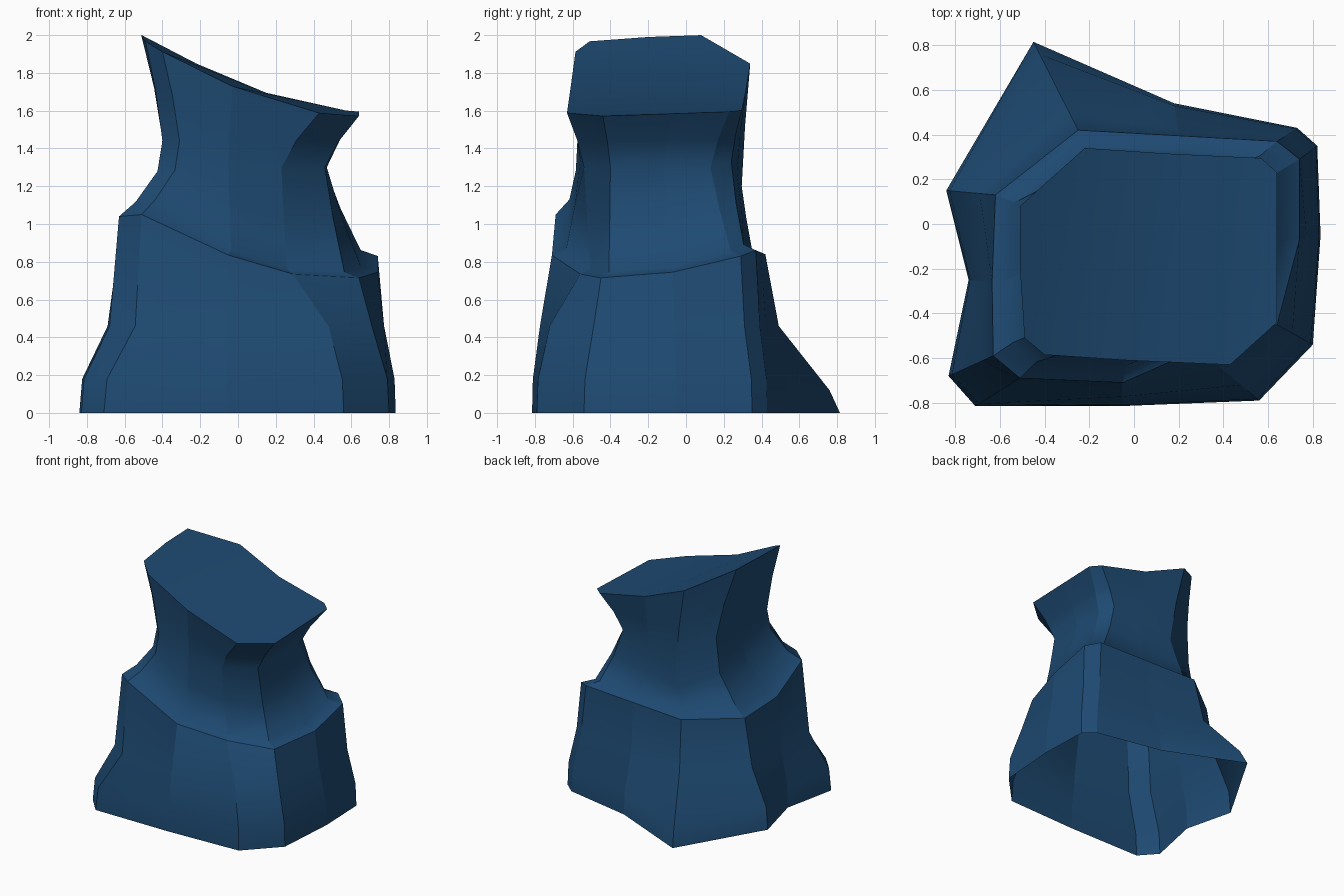
import bpy, bmesh
from mathutils import Vector

if "Cube" in bpy.data.objects:
    bpy.data.objects.remove(bpy.data.objects["Cube"])

# Faceted rock pillar: one loft of 12-sided rings, open underneath.
# Point order, counterclockwise from the front left: front (3), right (3), back (3), left (3).
base_xy = [(-.71, -.815), (-.06, -.815), (.56, -.79), (.80, -.54), (.835, -.05), (.82, .35),
           (.73, .43), (.18, .54), (-.45, .815), (-.84, .15), (-.74, -.25), (-.83, -.68)]
# how far each corner has drawn in towards the rim at mid height of the skirt
draw_in = [.83, .4, .3, .57, .65, .67, .65, .8, .82, .68, .6, .75]
rim = [(-.51, -.69, 1.05), (-.05, -.71, .835), (.29, -.56, .735), (.64, -.45, .715),
       (.74, -.07, .745), (.74, .29, .83), (.64, .37, .86), (.2, .395, .85),
       (-.25, .42, .84), (-.62, .13, .84), (-.635, -.26, .87), (-.63, -.59, 1.04)]
neck = [(-.31, -.575, 1.44), (-.05, -.56, 1.34), (.23, -.54, 1.3), (.46, -.40, 1.3),
        (.47, -.12, 1.3), (.46, .13, 1.3), (.40, .24, 1.33), (.15, .27, 1.27),
        (-.115, .295, 1.2), (-.39, .17, 1.45), (-.40, -.14, 1.45), (-.40, -.47, 1.44)]
top_xy = [(-.40, -.585), (-.03, -.61), (.43, -.63), (.64, -.44), (.64, -.07), (.64, .23),
          (.57, .295), (.15, .315), (-.22, .34), (-.51, .08), (-.51, -.2), (-.49, -.51)]


def top_height(x, y):
    """Height of the sloping, slightly hollow top."""
    return 1.587 + .41 * ((.64 - x) / 1.15) ** 1.7 + .035 * y


def blend(lower, upper, t, tz):
    """Ring between two others, with separate plan and height factors."""
    return [Vector((a.x + (b.x - a.x) * t, a.y + (b.y - a.y) * t, a.z + (b.z - a.z) * tz))
            for a, b in zip(lower, upper)]


base = [Vector((x, y, 0)) for x, y in base_xy]
rim = [Vector(p) for p in rim]
neck = [Vector(p) for p in neck]
top = [Vector((x, y, top_height(x, y))) for x, y in top_xy]

# skirt rings; the long back left toe starts sloping lower down
middle = [a.lerp(b, t) for a, b, t in zip(base, rim, draw_in)]
for p in middle:
    p.z = .46
low = blend(base, middle, .1, .39)
low[8] = base[8].lerp(middle[8], .17)
low[8].z = .12

# soft ledge inside the rim, climbing more on the high left side
axis = Vector((.05, -.13, 0))
shoulder = [p.lerp(axis + Vector((0, 0, p.z)), .13)
            + Vector((0, 0, .03 + .25 * max(0, p.z - .85))) for p in rim]

# hollow between ledge and neck, deeper where the neck sits high
hollow = []
for a, b in zip(shoulder, neck):
    t = .56 + 1.8 * max(0, b.z - 1.3)
    p = a.lerp(b, t)
    p.z = (a.z + b.z) / 2
    hollow.append(p)

# flare between the neck and the top
flare = blend(neck, top, .4, .5)

bm = bmesh.new()
rings = [[bm.verts.new(p) for p in ring]
         for ring in (base, low, middle, rim, shoulder, hollow, neck, flare, top)]
for lo, hi in zip(rings, rings[1:]):
    for i in range(12):
        j = (i + 1) % 12
        bm.faces.new((lo[i], lo[j], hi[j], hi[i]))

# top surface in strips, following the slope
for strip in ((0, 8, 9, 10, 11), (0, 1, 7, 8), (1, 2, 6, 7), (2, 3, 4, 5, 6)):
    bm.faces.new([rings[-1][i] for i in strip])

# smooth up each facet, crisp between facets and round the rim and top
for f in bm.faces:
    f.smooth = True
for lo, hi in zip(rings, rings[1:]):
    for a, b in zip(lo, hi):
        bm.edges.get((a, b)).smooth = False
for ring in (rings[3], rings[-1]):
    for i in range(12):
        bm.edges.get((ring[i - 1], ring[i])).smooth = False

mesh = bpy.data.meshes.new("rock_pillar")
bm.to_mesh(mesh)
bm.free()
rock = bpy.data.objects.new("rock_pillar", mesh)
bpy.context.collection.objects.link(rock)

blue = bpy.data.materials.new("slate blue")
blue.diffuse_color = (.013, .069, .17, 1)
blue.use_nodes = True
blue.node_tree.nodes["Principled BSDF"].inputs["Base Color"].default_value = blue.diffuse_color
mesh.materials.append(blue)
